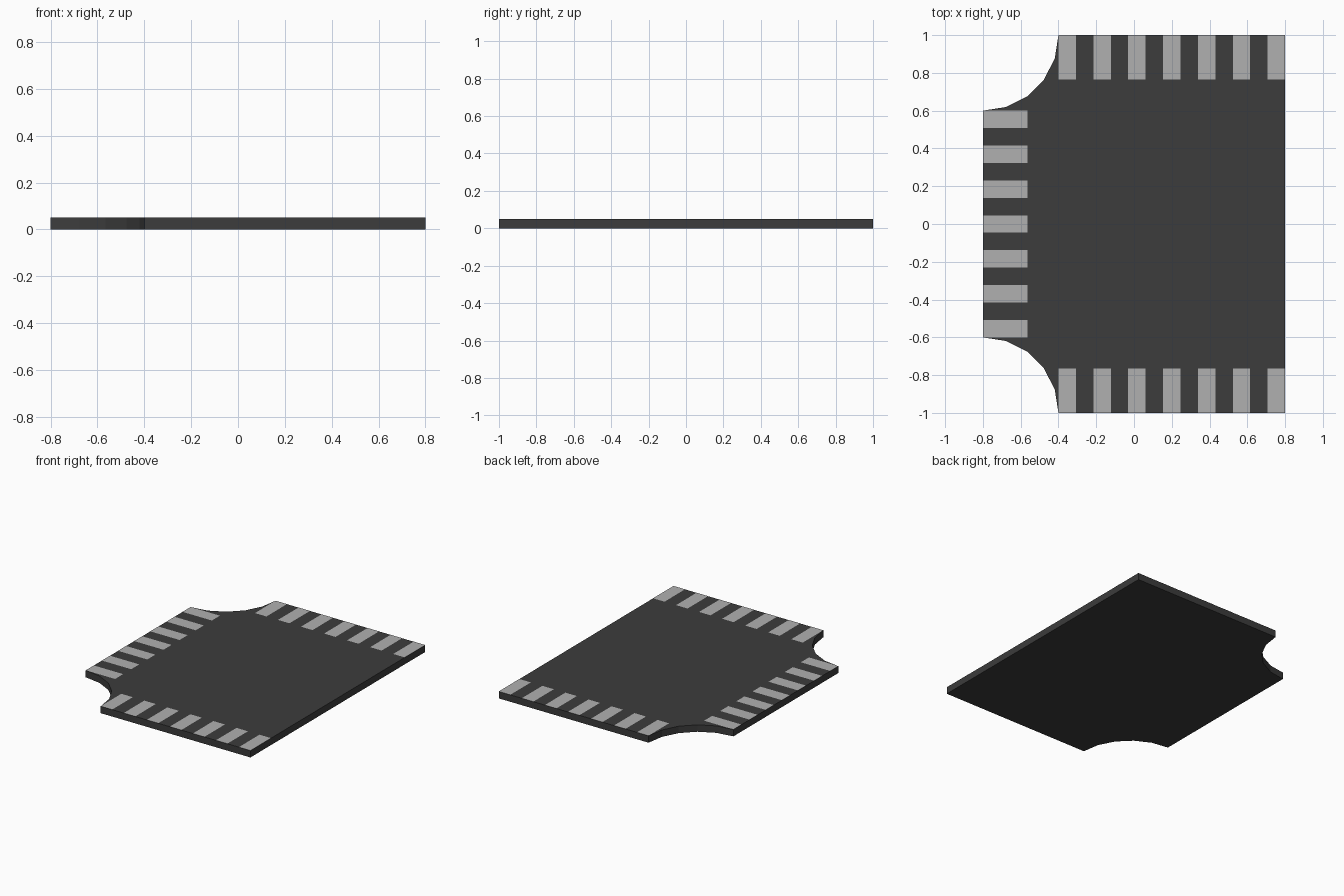
import bpy, bmesh
from math import sin, cos, radians

if "Cube" in bpy.data.objects:
    bpy.data.objects.remove(bpy.data.objects["Cube"])

HX, HY, T, R = 0.8, 1.0, 0.05, 0.4   # half sizes, thickness, corner notch radius
PADS = 7
STRIP = 1.2 / (2 * PADS - 1)          # pad width equals gap width
LENGTH = R * sin(radians(36))         # pads reach in to a notch vertex


def material(name, value):
    m = bpy.data.materials.new(name)
    m.diffuse_color = (value, value, value, 1)
    m.use_nodes = True
    m.node_tree.nodes["Principled BSDF"].inputs["Base Color"].default_value = m.diffuse_color
    return m


def finish(bm, name, mat):
    mesh = bpy.data.meshes.new(name)
    bm.to_mesh(mesh)
    bm.free()
    mesh.materials.append(mat)
    obj = bpy.data.objects.new(name, mesh)
    bpy.context.collection.objects.link(obj)
    return obj


dark = material("dark_board", 0.045)
light = material("light_metal", 0.434)

# Board: rectangle with two concave left corners, extruded upward
notch = [(-HX + R * sin(radians(a)), HY - R * cos(radians(a))) for a in range(0, 91, 18)]
outline = [(x, -y) for x, y in notch] + [(HX, -HY), (HX, HY)] + notch[::-1]
bm = bmesh.new()
base = bm.faces.new([bm.verts.new((x, y, 0)) for x, y in outline])
top = bmesh.ops.extrude_face_region(bm, geom=[base], use_keep_orig=True)
bmesh.ops.translate(bm, vec=(0, 0, T), verts=[v for v in top["geom"] if isinstance(v, bmesh.types.BMVert)])
bmesh.ops.recalc_face_normals(bm, faces=bm.faces)
finish(bm, "board", dark)


# Contact pads: flat upward-facing rectangles just proud of the board
def pad_row(name, rects):
    bm = bmesh.new()
    for x0, y0, x1, y1 in rects:
        corners = [(x0, y0), (x1, y0), (x1, y1), (x0, y1)]
        bm.faces.new([bm.verts.new((x, y, T + 0.0006)) for x, y in corners])
    finish(bm, name, light)


steps = [2 * STRIP * i for i in range(PADS)]
pad_row("left_pads", [(-HX, -0.6 + s, -HX + LENGTH, -0.6 + s + STRIP) for s in steps])
pad_row("back_pads", [(-0.4 + s, HY - LENGTH, -0.4 + s + STRIP, HY) for s in steps])
pad_row("front_pads", [(-0.4 + s, -HY, -0.4 + s + STRIP, -HY + LENGTH) for s in steps])
